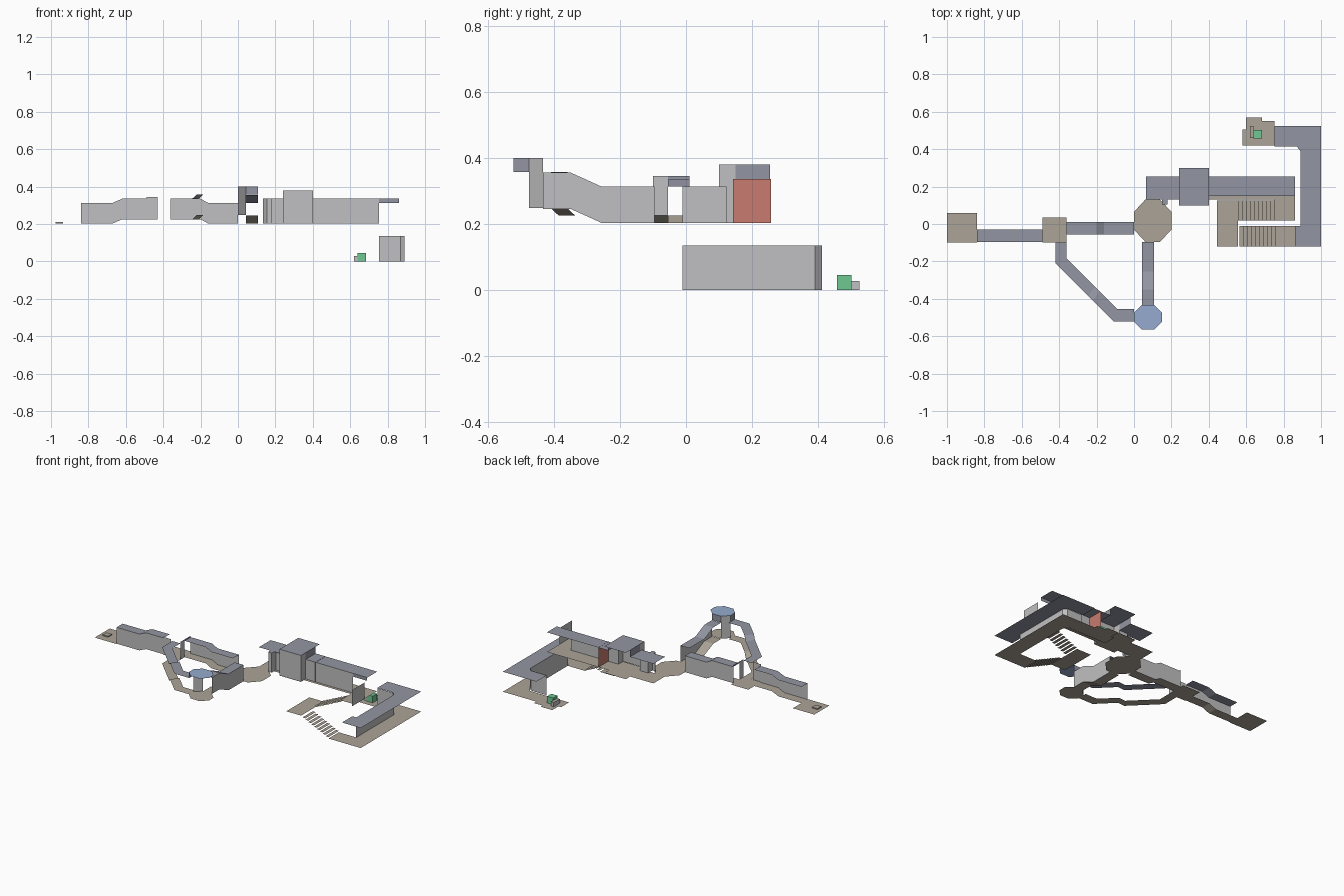
import bpy

cube = bpy.data.objects.get("Cube")
if cube:
    bpy.data.objects.remove(cube, do_unlink=True)


def material(name, rgb):
    m = bpy.data.materials.new(name)
    m.use_nodes = True
    m.diffuse_color = (*rgb, 1)
    m.node_tree.nodes["Principled BSDF"].inputs["Base Color"].default_value = (*rgb, 1)
    return m


WALL = material("wall grey", (.53, .53, .54))
ROOF = material("slate roof", (.29, .30, .36))
FLOOR = material("tan floor", (.41, .37, .31))
BLUE = material("pale blue", (.30, .41, .62))
RED = material("red door", (.58, .20, .16))
GREEN = material("green crate", (.16, .57, .29))


def build(name, verts, faces, *mats):
    me = bpy.data.meshes.new(name)
    me.from_pydata(verts, [], faces)
    for m in mats:
        me.materials.append(m)
    ob = bpy.data.objects.new(name, me)
    bpy.context.collection.objects.link(ob)
    return ob


def loft(name, a, b, mat):
    """Quad strip between two rows of points."""
    n = len(a)
    faces = [(i, i + 1, n + i + 1, n + i) for i in range(n - 1)]
    return build(name, a + b, faces, mat)


def sheet(name, outline, z, mat):
    """Flat polygon, counter-clockwise seen from above."""
    return build(name, [(x, y, z) for x, y in outline], [range(len(outline))], mat)


def rect(name, x0, x1, y0, y1, z, mat):
    return sheet(name, [(x0, y0), (x1, y0), (x1, y1), (x0, y1)], z, mat)


def wall(name, path, z0, z1, mat=WALL):
    """Upright wall along a plan path."""
    return loft(name, [(x, y, z0) for x, y in path], [(x, y, z1) for x, y in path], mat)


def box(name, x0, x1, y0, y1, z0, z1, side, top):
    plan = [(x0, y0), (x1, y0), (x1, y1), (x0, y1)]
    verts = [(x, y, z) for z in (z0, z1) for x, y in plan]
    faces = [(i, (i + 1) % 4, (i + 1) % 4 + 4, i + 4) for i in range(4)]
    ob = build(name, verts, faces + [(4, 5, 6, 7)], side, top)
    ob.data.polygons[4].material_index = 1


def octagon(x0, x1, y0, y1, cx, cy):
    return [(x0 + cx, y0), (x1 - cx, y0), (x1, y0 + cy), (x1, y1 - cy),
            (x1 - cx, y1), (x0 + cx, y1), (x0, y1 - cy), (x0, y0 + cy)]


def passage(name, left, right, heights, height, wall_edge=None):
    """Floor and roof between two plan edges that follow a height profile."""
    def raised(edge, dz):
        return [(x, y, z + dz) for (x, y), z in zip(edge, heights)]
    loft(name + "_floor", raised(right, 0), raised(left, 0), FLOOR)
    loft(name + "_roof", raised(right, height), raised(left, height), ROOF)
    if wall_edge:
        loft(name + "_wall", raised(wall_edge, 0), raised(wall_edge, height), WALL)


# West end room with a low plinth
rect("west_room_floor", -1, -.84, -.1, .06, .203, FLOOR)
box("west_plinth", -.975, -.935, -.05, -.01, .203, .21, FLOOR, FLOOR)

# West passage with a ramp
xs = [-.84, -.67, -.62, -.49]
front = [(x, -.095) for x in xs]
passage("west_passage", [(x, -.03) for x in xs], front,
        [.203, .203, .225, .225], .11, front)

# Junction room
rect("junction_floor", -.49, -.36, -.1, .035, .225, FLOOR)
wall("junction_front_wall", [(-.49, -.1), (-.43, -.1)], .225, .345)
wall("junction_side_wall", [(-.36, -.1), (-.36, -.055)], .225, .345)
wall("junction_lintel", [(-.36, -.055), (-.36, .01)], .335, .345, ROOF)

# Middle passage from the junction to the hub
xs = [-.36, -.2, -.16, 0]
back = [(x, .01) for x in xs]
passage("middle_passage", back, [(x, -.055) for x in xs],
        [.225, .225, .203, .203], .11, back)

# Diagonal passage, open at both sides
passage("diagonal_passage",
        [(-.36, -.1), (-.36, -.185), (-.21, -.335), (-.185, -.36), (-.09, -.455), (0, -.455)],
        [(-.42, -.1), (-.42, -.21), (-.245, -.385), (-.22, -.41), (-.11, -.52), (0, -.52)],
        [.225, .225, .225, .248, .248, .248], .11)

# Octagonal lookout with a blue ceiling
plan = octagon(0, .15, -.565, -.433, .042, .042)
sheet("lookout_floor", plan, .248, FLOOR)
sheet("lookout_ceiling", plan, .4, BLUE)
wall("lookout_wall", plan[5:7], .248, .4)
wall("lookout_back_lintel", plan[4:6], .358, .4, ROOF)
wall("lookout_side_lintel", plan[6:8], .358, .4, ROOF)

# South passage sloping down to the hub
ys = [-.433, -.35, -.255, -.095]
side = [(.108, y) for y in ys]
passage("south_passage", [(.042, y) for y in ys], side,
        [.246, .246, .203, .203], .11, side)

# Octagonal hub
sheet("hub_floor", octagon(0, .2, -.095, .13, .06, .065), .203, FLOOR)

# East passage, with a corner post near the hub
rect("east_floor", .065, .86, .13, .255, .203, FLOOR)
rect("east_roof_west", .065, .24, .13, .255, .335, ROOF)
rect("east_roof_nook", .15, .178, .105, .13, .335, ROOF)
rect("east_roof_east", .4, .86, .15, .255, .335, ROOF)
wall("corner_wall", [(.135, .14), (.155, .105), (.178, .105), (.178, .15), (.24, .15)],
     .203, .335)
wall("east_wall", [(.4, .15), (.755, .15)], .203, .335)
wall("stair_lintel", [(.755, .15), (.86, .15)], .313, .335, ROOF)
wall("red_door", [(.475, .142), (.475, .257)], .203, .336, RED)

# Tall bay across the east passage
rect("bay_floor", .24, .4, .1, .3, .202, FLOOR)
rect("bay_roof", .24, .4, .1, .3, .38, ROOF)
wall("bay_wall", [(.24, .15), (.24, .1), (.4, .1), (.4, .15)], .203, .38)
for name, x in (("west", .24), ("east", .4)):
    wall(f"bay_{name}_lintel", [(x, .15), (x, .255)], .335, .38, ROOF)

# Stair hall: upper landing, open treads, half landing, open treads
rect("upper_landing", .75, .86, .02, .15, .203, FLOOR)
rect("half_landing", .445, .555, -.12, .125, .1, FLOOR)
wall("stair_hall_wall", [(.86, -.01), (.86, .122)], .203, .313)
STEPS = 9
run = .195 / STEPS
for i in range(STEPS):
    x = .555 + i * run
    rise = .1 * (i + 1) / (STEPS + 1)
    rect("upper_tread", x, x + run, .02, .125, .1 + rise, FLOOR)
    rect("lower_tread", x + .01, x + .01 + run, -.12, -.01, .1 - rise, FLOOR)

# Lower passage turning the corner
sheet("lower_floor", [(.76, -.12), (1, -.12), (1, .525), (.75, .525), (.75, .42),
                      (.87, .42), (.89, .395), (.89, -.01), (.76, -.01)], 0, FLOOR)
sheet("lower_roof", [(.86, -.12), (1, -.12), (1, .525), (.75, .525), (.75, .415),
                     (.87, .415), (.89, .39), (.89, -.01), (.86, -.01)], .135, ROOF)
wall("lower_wall", [(.89, -.01), (.89, .39), (.87, .412), (.755, .412)], 0, .135)

# End room with crates
sheet("end_room_floor", [(.58, .42), (.75, .42), (.75, .55), (.685, .55), (.685, .57),
                         (.6, .57), (.6, .505), (.58, .505)], 0, FLOOR)
box("green_crate", .64, .685, .458, .502, 0, .045, GREEN, GREEN)
box("low_bench", .62, .64, .46, .525, 0, .028, WALL, FLOOR)
